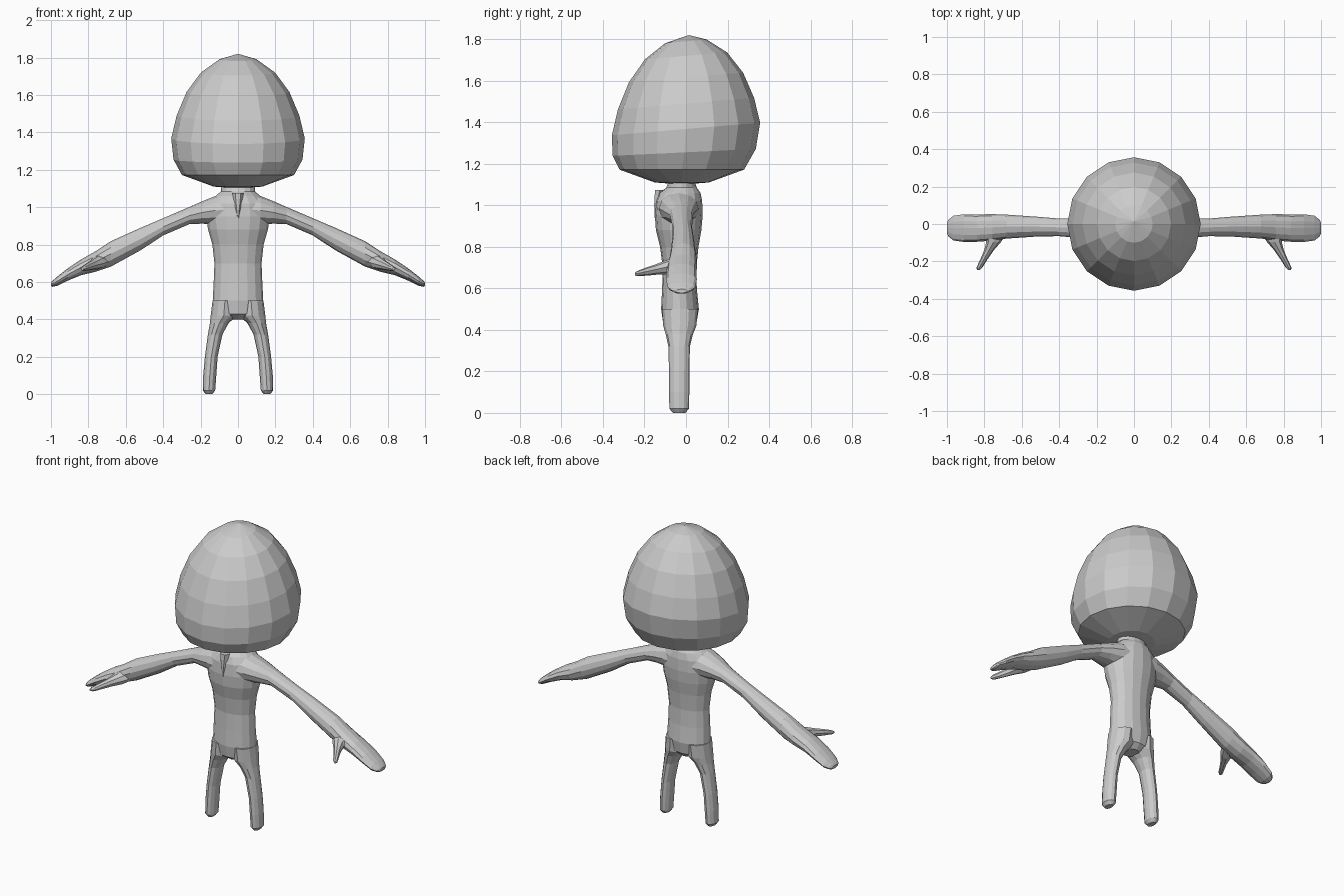
import bpy, bmesh, math

grey = bpy.data.materials.new("plain grey")
grey.diffuse_color = (0.6, 0.6, 0.6, 1)


def loft(name, axis, rings, sides=12, mirror=False, bend=None):
    """Skin elliptical rings (pos, centre1, half1, centre2, half2) along an axis."""
    bm = bmesh.new()
    loops = []
    for pos, c1, r1, c2, r2 in rings:
        loop = []
        for i in range(sides):
            a = 2 * math.pi * i / sides
            u, v = c1 + r1 * math.cos(a), c2 + r2 * math.sin(a)
            co = {"x": (pos, u, v), "y": (u, pos, v), "z": (u, v, pos)}[axis]
            loop.append(bm.verts.new(bend(*co) if bend else co))
        loops.append(loop)
    for a, b in zip(loops, loops[1:]):
        for i in range(sides):
            j = (i + 1) % sides
            bm.faces.new((a[i], a[j], b[j], b[i]))
    bm.faces.new(loops[0])
    bm.faces.new(loops[-1])
    bmesh.ops.remove_doubles(bm, verts=bm.verts, dist=0.0005)
    bmesh.ops.recalc_face_normals(bm, faces=bm.faces)
    mesh = bpy.data.meshes.new(name)
    bm.to_mesh(mesh)
    bm.free()
    mesh.materials.append(grey)
    ob = bpy.data.objects.new(name, mesh)
    bpy.context.collection.objects.link(ob)
    if mirror:
        ob.modifiers.new("Mirror", "MIRROR")
    return ob


# Egg-shaped head, rings rising towards the back
def tilt(x, y, z):
    k = min(1, max(0, (z - 1.17) / 0.15))
    return x, y - 0.02 * (1 - k) + (0.015 if z > 1.81 else 0), z + 0.085 * y * k


head = [(1.10, 0), (1.11, 0.13), (1.172, 0.30), (1.255, 0.345), (1.368, 0.357),
        (1.49, 0.328), (1.616, 0.275), (1.72, 0.198), (1.79, 0.10), (1.82, 0)]
loft("head", "z", [(z, 0, r, 0, r) for z, r in head], 16, bend=tilt)

# Torso with neck: height, half width, front y, back y
torso = [(0.40, 0.04, -0.07, 0.02), (0.43, 0.115, -0.11, 0.05),
         (0.50, 0.135, -0.12, 0.062), (0.60, 0.13, -0.115, 0.052),
         (0.70, 0.126, -0.112, 0.05), (0.80, 0.137, -0.125, 0.06),
         (0.88, 0.16, -0.145, 0.074), (0.95, 0.17, -0.15, 0.08),
         (1.02, 0.16, -0.145, 0.078), (1.06, 0.12, -0.13, 0.07),
         (1.085, 0.09, -0.095, 0.052), (1.12, 0.09, -0.08, 0.04)]
loft("torso", "z", [(z, 0, w, (f + b) / 2, (b - f) / 2) for z, w, f, b in torso], 16)

# Small pointed fold at the throat
loft("throat_fold", "z", [(0.93, 0, 0.003, -0.145, 0.006), (1.0, 0, 0.016, -0.143, 0.012),
                          (1.075, 0, 0.03, -0.125, 0.028)], 6)

# Legs: height, x centre, half width, y centre, half depth
loft("leg", "z", [(0.0, 0.155, 0.018, -0.033, 0.03), (0.02, 0.155, 0.033, -0.033, 0.047),
                  (0.10, 0.151, 0.035, -0.033, 0.049), (0.20, 0.143, 0.034, -0.033, 0.049),
                  (0.32, 0.122, 0.039, -0.033, 0.052), (0.38, 0.10, 0.05, -0.032, 0.066),
                  (0.42, 0.076, 0.07, -0.03, 0.08), (0.50, 0.07, 0.066, -0.029, 0.086)],
     12, mirror=True)

# Arms with mitten hands: x, y centre, half depth, z centre, half height
loft("arm", "x", [(0.06, -0.035, 0.10, 0.985, 0.09), (0.12, -0.035, 0.095, 0.983, 0.077),
                  (0.19, -0.03, 0.078, 0.972, 0.06), (0.26, -0.022, 0.056, 0.955, 0.046),
                  (0.40, -0.018, 0.047, 0.895, 0.046), (0.52, -0.014, 0.053, 0.83, 0.06),
                  (0.68, -0.014, 0.064, 0.75, 0.068), (0.76, -0.018, 0.071, 0.71, 0.055),
                  (0.84, -0.022, 0.073, 0.678, 0.042), (0.91, -0.022, 0.074, 0.64, 0.033),
                  (0.965, -0.022, 0.066, 0.605, 0.025), (0.992, -0.022, 0.045, 0.59, 0.016),
                  (1.0, -0.022, 0.028, 0.587, 0.009)], 12, mirror=True)

# Thumbs: y, x centre, half width, z centre, half height
loft("thumb", "y", [(-0.04, 0.735, 0.06, 0.715, 0.035), (-0.095, 0.75, 0.04, 0.702, 0.034),
                    (-0.14, 0.775, 0.026, 0.692, 0.026), (-0.19, 0.803, 0.019, 0.681, 0.02),
                    (-0.232, 0.826, 0.016, 0.672, 0.013), (-0.245, 0.832, 0.008, 0.67, 0.007)],
     8, mirror=True)
